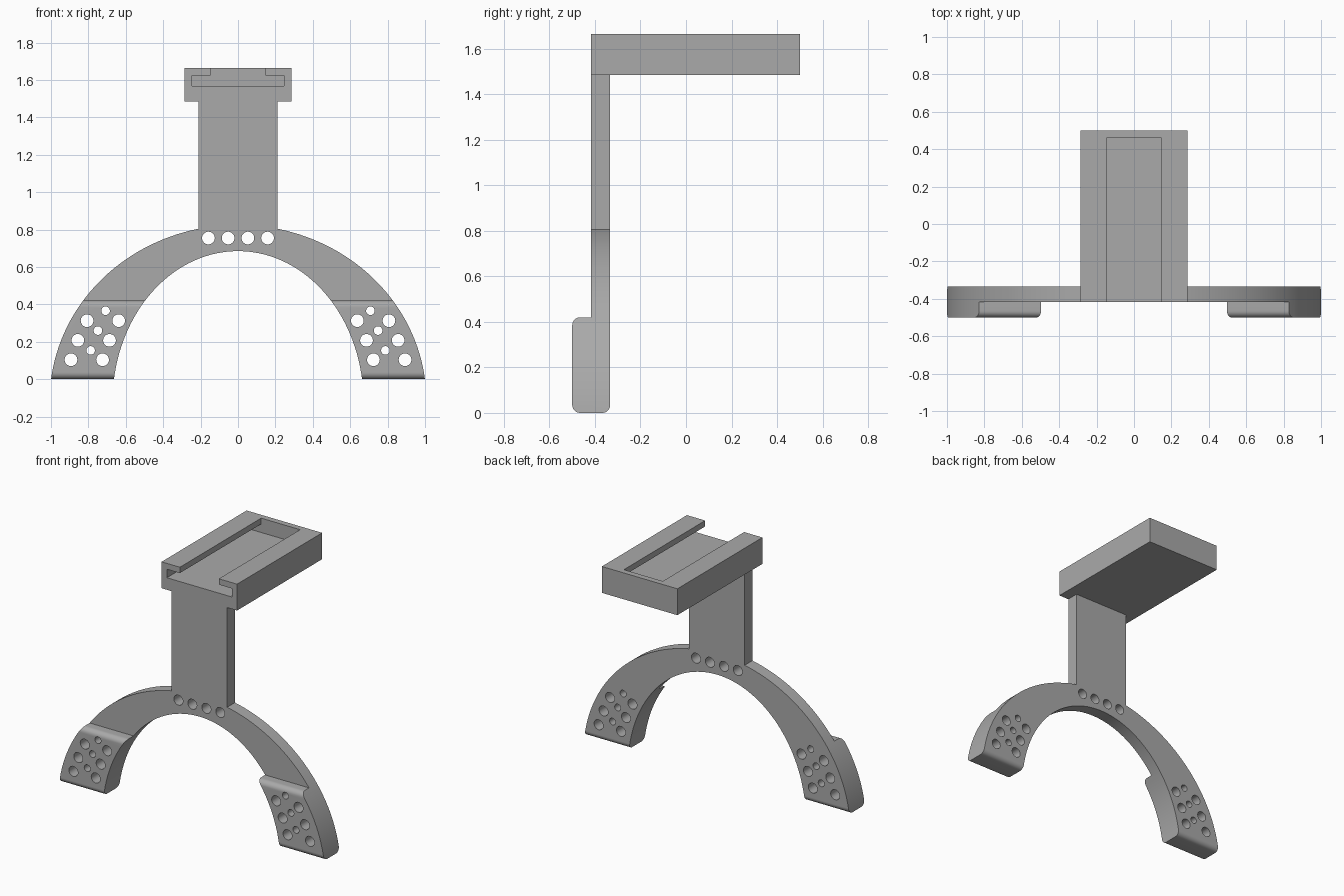
import bpy, bmesh, math
from mathutils import Vector

if "Cube" in bpy.data.objects:
    bpy.data.objects.remove(bpy.data.objects["Cube"])

grey = bpy.data.materials.new("plain grey")
grey.use_nodes = True
grey.diffuse_color = (0.4, 0.4, 0.4, 1)
grey.node_tree.nodes["Principled BSDF"].inputs["Base Color"].default_value = (0.4, 0.4, 0.4, 1)


def prisms(name, outlines, sweep):
    """Extrude closed 3D outlines along a sweep vector into one object."""
    bm = bmesh.new()
    for outline in outlines:
        face = bm.faces.new([bm.verts.new(p) for p in outline])
        ext = bmesh.ops.extrude_face_region(bm, geom=[face])
        moved = [v for v in ext["geom"] if isinstance(v, bmesh.types.BMVert)]
        bmesh.ops.translate(bm, verts=moved, vec=Vector(sweep))
    bmesh.ops.recalc_face_normals(bm, faces=bm.faces[:])
    mesh = bpy.data.meshes.new(name)
    bm.to_mesh(mesh)
    bm.free()
    mesh.materials.append(grey)
    obj = bpy.data.objects.new(name, mesh)
    bpy.context.collection.objects.link(obj)
    return obj


def carve(obj, cutter, operation):
    """Apply a boolean, then discard the cutter."""
    mod = obj.modifiers.new("carve", 'BOOLEAN')
    mod.operation, mod.solver, mod.object = operation, 'EXACT', cutter
    cutter.hide_render = True
    bpy.context.view_layer.objects.active = obj
    bpy.ops.object.modifier_apply(modifier=mod.name)
    bpy.data.objects.remove(cutter)


def arc(cx, cz, rx, rz, start, end, steps):
    angles = [start + (end - start) * i / steps for i in range(steps + 1)]
    return [(cx + rx * math.cos(a), cz + rz * math.sin(a)) for a in angles]


def mirrored(points):
    return points + [(-x, z) for x, z in reversed(points)]


def front(points, y):
    return [(x, y, z) for x, z in points]


FRONT, PLATE, BACK = -0.5, -0.417, -0.333
POST_X, POST_TOP, PAD_TOP, FILLET = 0.21, 1.485, 0.42, 0.035

# Arch and post: front outline made of two elliptical curves and the post
outer_c, outer_a, outer_b = -0.1145, 1.007, 0.94
inner_c, inner_a, inner_b = -0.122, 0.671, 0.807
outer = arc(0, outer_c, outer_a, outer_b, math.asin(-outer_c / outer_b),
            math.acos(POST_X / outer_a), 32)
inner_start = math.asin(-inner_c / inner_b)
inner = arc(0, inner_c, inner_a, inner_b, math.pi - inner_start, inner_start, 64)
outline = mirrored(outer + [(POST_X, POST_TOP)]) + inner
bracket = prisms("arch_and_post", [front(outline, FRONT - 0.1)], (0, 0.4, 0))

# Side profile gives the thin plate and the thicker rounded foot pads
q = math.pi / 2
side = [(BACK, POST_TOP + 0.1), (PLATE, POST_TOP + 0.1), (PLATE, PAD_TOP)]
side += arc(FRONT + FILLET, PAD_TOP - FILLET, FILLET, FILLET, q, 2 * q, 8)
side += arc(FRONT + FILLET, FILLET, FILLET, FILLET, 2 * q, 3 * q, 8)
side += arc(BACK - FILLET, FILLET, FILLET, FILLET, 3 * q, 4 * q, 8)
profile = prisms("side_profile", [[(-1.2, y, z) for y, z in side]], (2.4, 0, 0))
carve(bracket, profile, 'INTERSECT')

# Drilled holes: a row across the crown and a cluster through each pad
LARGE, SMALL = 0.034, 0.023
holes = [(0.053, 0.755, LARGE), (0.158, 0.755, LARGE)]
for x, z in [(0.807, 0.313), (0.856, 0.208), (0.893, 0.104)]:
    holes += [(x, z, LARGE), (x - 0.169, z, LARGE)]
holes += [(0.708, 0.366, SMALL), (0.749, 0.26, SMALL), (0.788, 0.154, SMALL)]
circles = [front(arc(s * x, z, r, r, 0, 2 * math.pi, 28)[:-1], FRONT - 0.1)
           for x, z, r in holes for s in (1, -1)]
carve(bracket, prisms("drills", circles, (0, 0.4, 0)), 'DIFFERENCE')

# Top mount: block with a T-shaped slot open at the front and top
block = mirrored([(0.285, POST_TOP), (0.285, 1.665)])
mount = prisms("slotted_mount", [front(block, PLATE)], (0, 0.5 - PLATE, 0))
slot = mirrored([(0.245, 1.567), (0.245, 1.625), (0.147, 1.625), (0.147, 1.8)])
slot_start = PLATE - 0.1
carve(mount, prisms("slot", [front(slot, slot_start)], (0, 0.46 - slot_start, 0)), 'DIFFERENCE')

# Smooth the curved walls while keeping edges crisp
bpy.ops.object.select_all(action='DESELECT')
for obj in (bracket, mount):
    obj.select_set(True)
bpy.context.view_layer.objects.active = bracket
bpy.ops.object.shade_smooth_by_angle(angle=math.radians(30))
